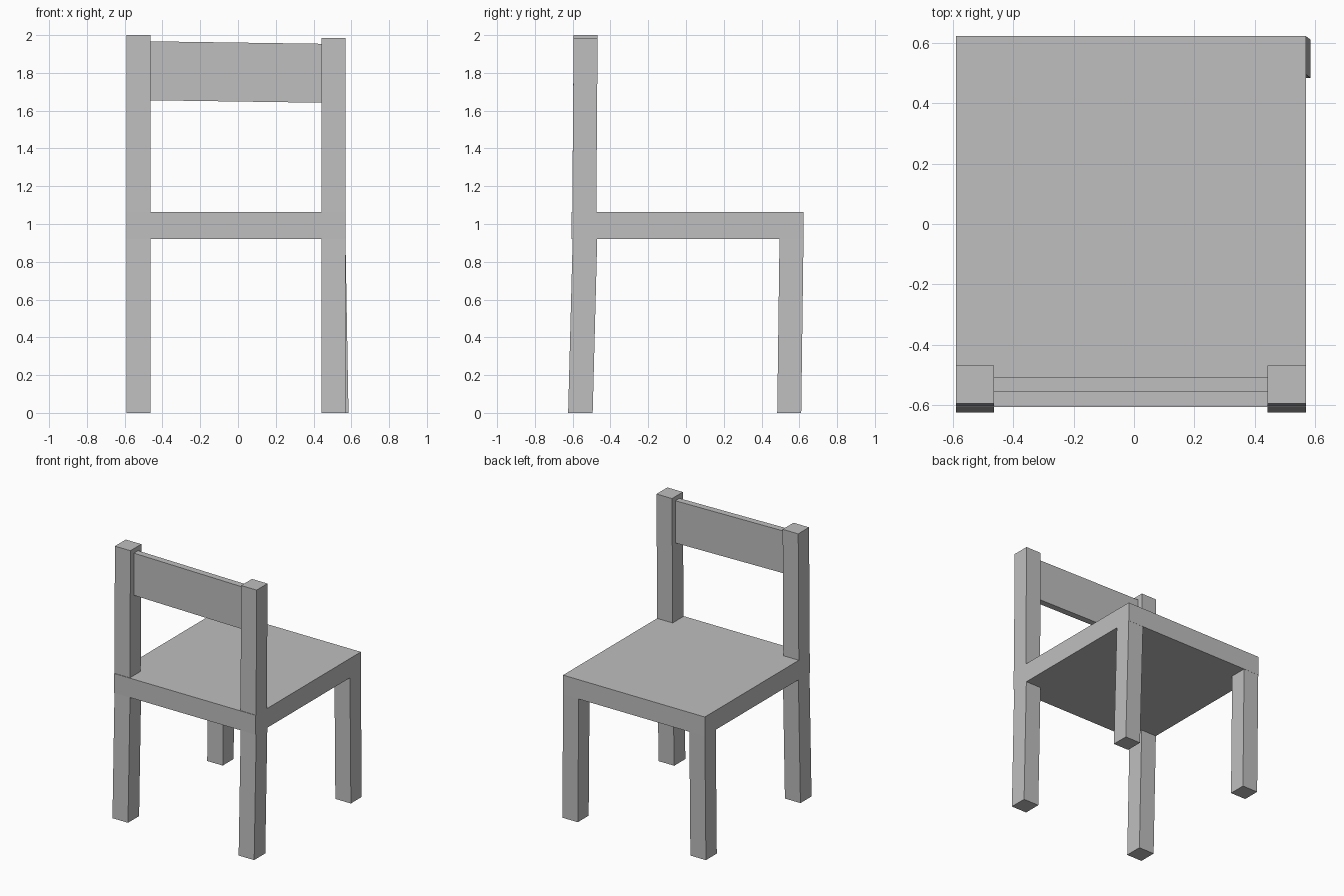
import bpy
import bmesh

cube = bpy.data.objects.get("Cube")
if cube:
    bpy.data.objects.remove(cube, do_unlink=True)

grey = bpy.data.materials.new("plain grey")
grey.use_nodes = True
colour = (0.52, 0.52, 0.52, 1)
grey.diffuse_color = colour
grey.node_tree.nodes["Principled BSDF"].inputs["Base Color"].default_value = colour


def beam(name, x, y, z, lean=(0, 0), drop=0):
    """Box between ranges; lean shifts its lower end, drop lowers its +x side."""
    mesh = bpy.data.meshes.new(name)
    bm = bmesh.new()
    bmesh.ops.create_cube(bm, size=1)
    for v in bm.verts:
        low = v.co.z < 0
        left = v.co.x > 0
        v.co.x = x[left] + lean[0] * low
        v.co.y = y[v.co.y > 0] + lean[1] * low
        v.co.z = z[not low] - drop * left
    bm.to_mesh(mesh)
    bm.free()
    mesh.materials.append(grey)
    obj = bpy.data.objects.new(name, mesh)
    bpy.context.collection.objects.link(obj)
    return obj


SEAT_LOW, SEAT_TOP = 0.92, 1.063
RIGHT, LEFT = (-0.59, -0.463), (0.442, 0.569)

# Seat slab
beam("seat", (RIGHT[0], LEFT[1]), (-0.606, 0.623), (SEAT_LOW, SEAT_TOP))

# Legs, slightly splayed, and the two posts of the backrest
for side, x, post_top, splay in (("right", RIGHT, 2.0, 0), ("left", LEFT, 1.985, 0.016)):
    beam("front_leg_" + side, x, (-0.6, -0.47), (0, SEAT_LOW), (0, -0.024))
    beam("back_leg_" + side, x, (0.495, 0.622), (0, SEAT_LOW), (splay, -0.012))
    beam("back_post_" + side, x, (-0.595, -0.468), (SEAT_TOP, post_top), (0, -0.007))

# Backrest board, a little lower on the left
beam("backrest_board", (RIGHT[1], LEFT[0]), (-0.555, -0.507), (1.655, 1.967), drop=0.013)
